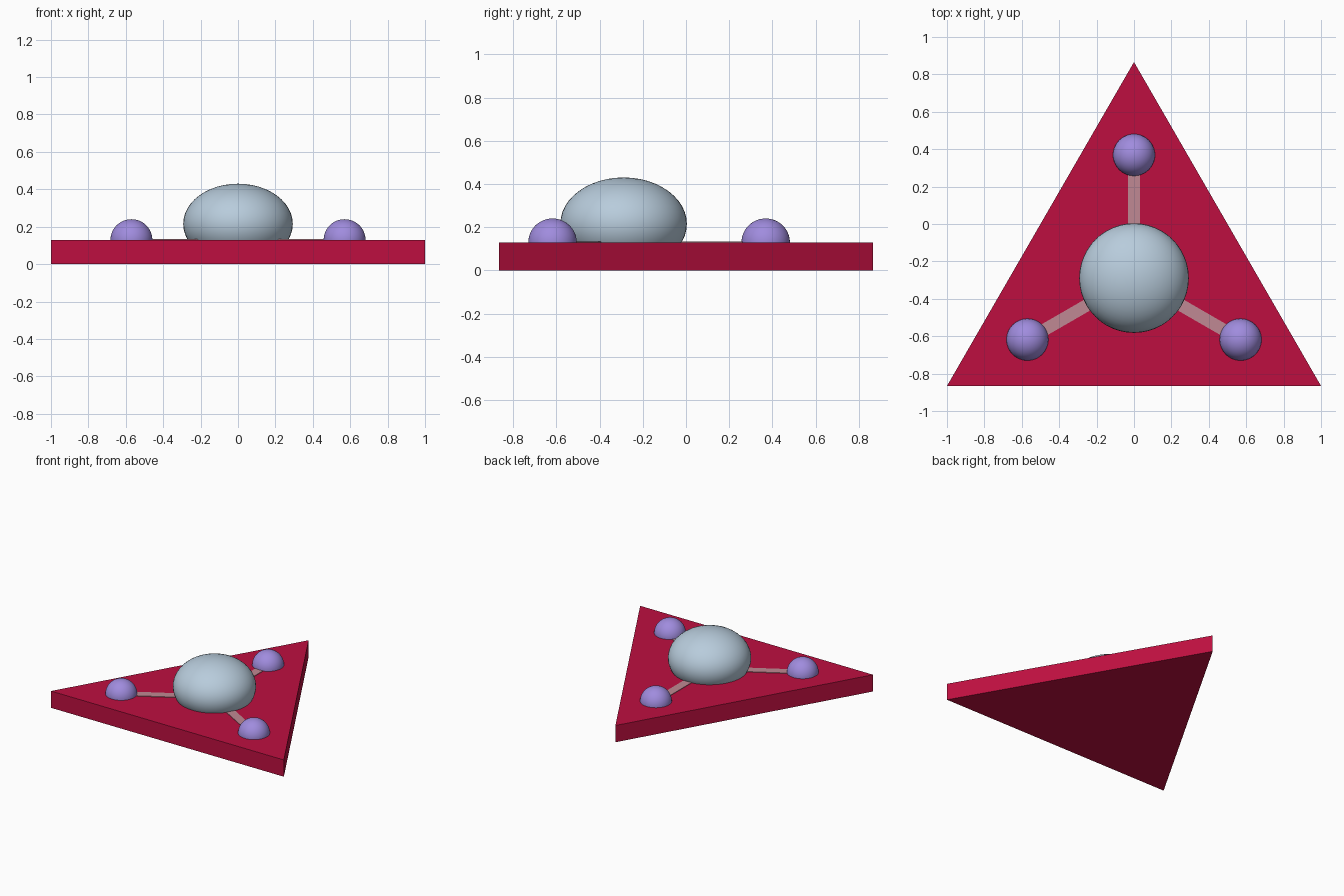
import bpy, bmesh, math
from mathutils import Matrix, Vector

if "Cube" in bpy.data.objects:
    bpy.data.objects.remove(bpy.data.objects["Cube"])

CENTER = Vector((0, -0.289, 0))   # centroid of the triangle
TOP = 0.13                        # plate thickness


def material(name, rgb):
    lin = [(c / 255 / 12.92) if c / 255 <= 0.04045 else ((c / 255 + 0.055) / 1.055) ** 2.4 for c in rgb]
    m = bpy.data.materials.new(name)
    m.diffuse_color = (*lin, 1)
    m.use_nodes = True
    m.node_tree.nodes["Principled BSDF"].inputs["Base Color"].default_value = m.diffuse_color
    return m


crimson = material("crimson", (190, 15, 64))
pale_blue = material("pale_blue_grey", (184, 204, 220))
purple = material("soft_purple", (160, 140, 222))
rose = material("dusty_rose", (192, 137, 147))


def add_object(name, bm, mat, smooth=False):
    mesh = bpy.data.meshes.new(name)
    bmesh.ops.recalc_face_normals(bm, faces=bm.faces)
    for f in bm.faces:
        f.smooth = smooth
    bm.to_mesh(mesh)
    bm.free()
    mesh.materials.append(mat)
    ob = bpy.data.objects.new(name, mesh)
    bpy.context.collection.objects.link(ob)
    return ob


def ellipsoid(name, loc, rx, rz, mat):
    bm = bmesh.new()
    bmesh.ops.create_uvsphere(bm, u_segments=48, v_segments=24, radius=1)
    bmesh.ops.transform(bm, matrix=Matrix.Translation(loc) @ Matrix.Diagonal((rx, rx, rz, 1)), verts=bm.verts)
    return add_object(name, bm, mat, True)


# Triangular base plate
bm = bmesh.new()
face = bm.faces.new([bm.verts.new(p) for p in ((-1, -0.866, 0), (1, -0.866, 0), (0, 0.866, 0))])
ext = bmesh.ops.extrude_face_region(bm, geom=[face])
bmesh.ops.translate(bm, vec=(0, 0, TOP), verts=[v for v in ext["geom"] if isinstance(v, bmesh.types.BMVert)])
add_object("triangle_base", bm, crimson)

# Flattened central dome
ellipsoid("central_dome", CENTER + Vector((0, 0, 0.215)), 0.293, 0.215, pale_blue)

# Three corner knobs, each joined to the dome by a thin strip
for i in range(3):
    ang = math.radians(90 + 120 * i)
    out = Vector((math.cos(ang), math.sin(ang), 0))
    ellipsoid(f"corner_knob_{i + 1}", CENTER + out * 0.658 + Vector((0, 0, TOP)), 0.112, 0.11, purple)

    bm = bmesh.new()
    bmesh.ops.create_cube(bm, size=1)
    place = (Matrix.Translation(CENTER + out * 0.43 + Vector((0, 0, TOP)))
             @ Matrix.Rotation(ang, 4, 'Z') @ Matrix.Diagonal((0.42, 0.066, 0.008, 1)))
    bmesh.ops.transform(bm, matrix=place, verts=bm.verts)
    add_object(f"connecting_strip_{i + 1}", bm, rose)
